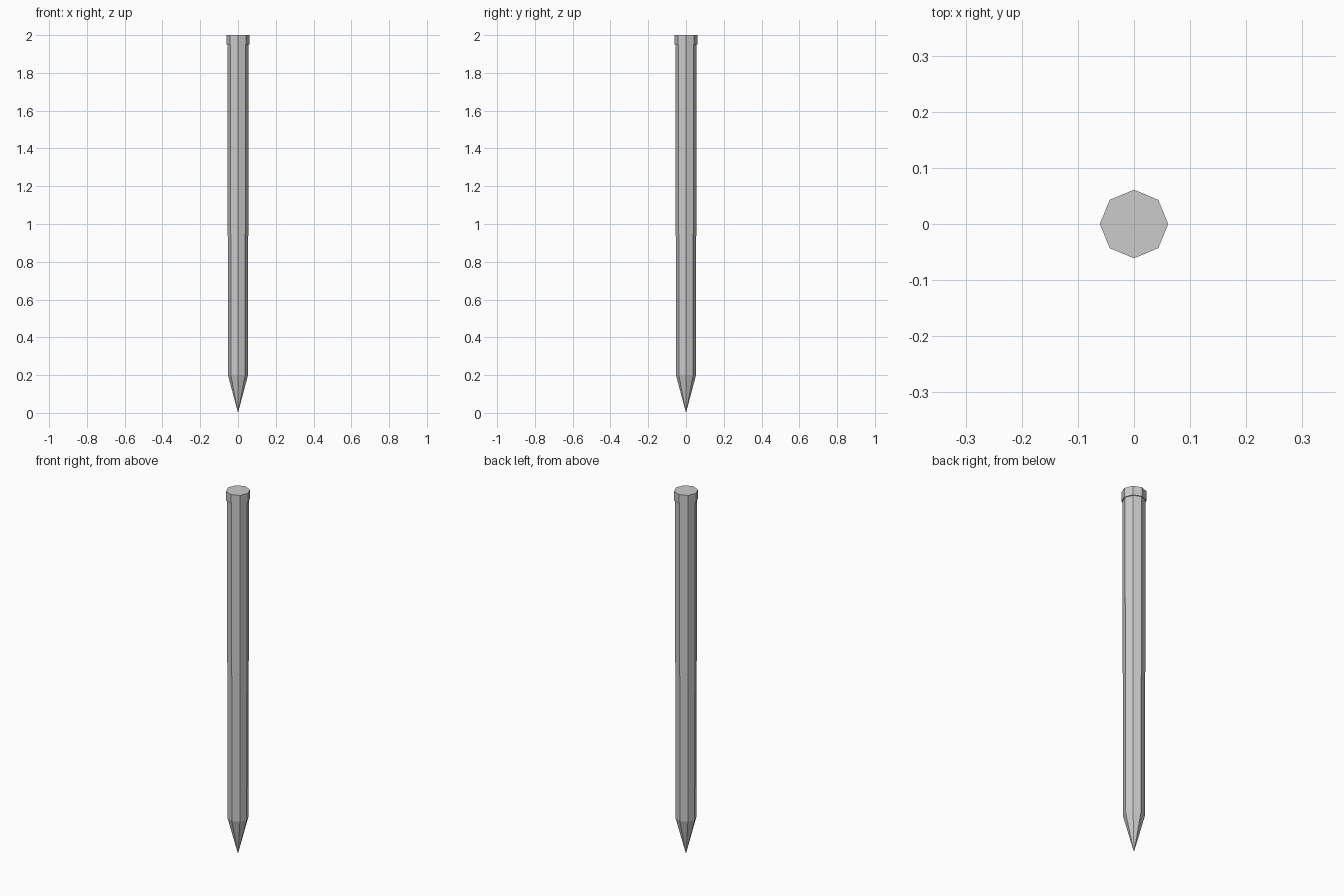
import bpy

if "Cube" in bpy.data.objects:
    bpy.data.objects.remove(bpy.data.objects["Cube"])

SIDES = 8


def frustum(name, r_bottom, r_top, z0, z1):
    """Eight-sided flat-shaded section with a corner on each axis."""
    bpy.ops.mesh.primitive_cone_add(
        vertices=SIDES, radius1=r_bottom, radius2=r_top,
        depth=z1 - z0, location=(0, 0, (z0 + z1) / 2))
    obj = bpy.context.object
    obj.name = name
    return obj


# Sharpened point at the bottom
frustum("point", 0.0, 0.053, 0.0, 0.2)

# Long shaft, slightly wider towards the top
frustum("shaft", 0.053, 0.056, 0.2, 1.95)

# Wider collar capping the top
frustum("cap", 0.061, 0.061, 1.95, 2.0)
